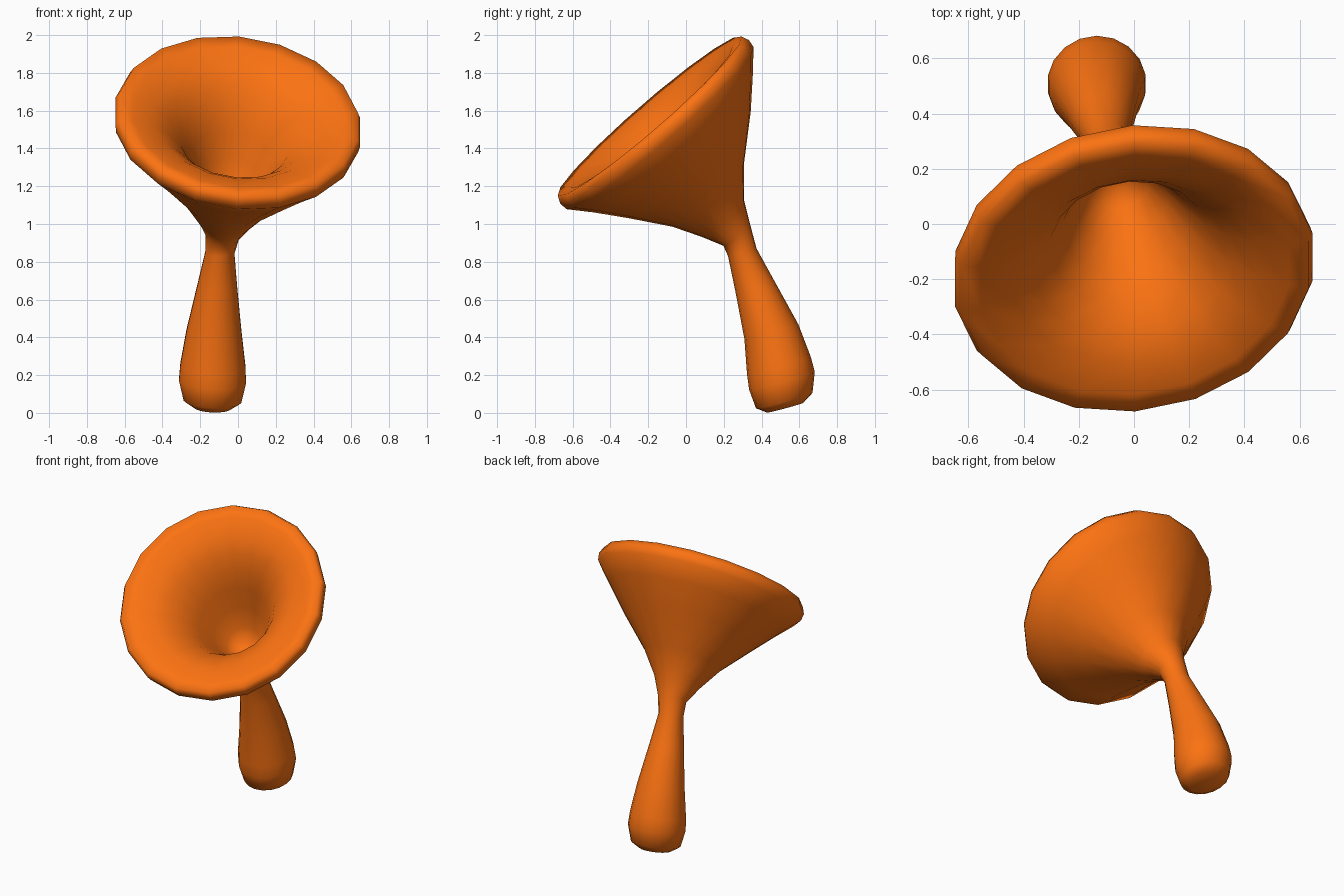
import bpy, bmesh, math
from mathutils import Vector

if "Cube" in bpy.data.objects:
    bpy.data.objects.remove(bpy.data.objects["Cube"])

SIDES = 18
AXIS = Vector((0.11, -0.65, 0.75)).normalized()      # direction the cup opens
SIDE = Vector((0, 0.756, 0.655))                     # across the cup, front to back
RIM = Vector((0, -0.17, 1.545))                      # centre of the rim
GRIP = Vector((0.04, -0.26, 0.96)).normalized()      # direction of the handle

# Handle: x, y, z, radius (bottom to neck)
handle = [(-0.135, 0.525, 0.028, 0.10), (-0.135, 0.52, 0.065, 0.155),
          (-0.135, 0.508, 0.17, 0.18), (-0.133, 0.492, 0.25, 0.175),
          (-0.127, 0.452, 0.43, 0.148), (-0.11, 0.365, 0.67, 0.107),
          (-0.096, 0.298, 0.85, 0.078)]
# Cup: radius, distance along the axis from the rim, sideways shift
outer = [(0.092, -0.745, -0.062), (0.147, -0.635, -0.062), (0.25, -0.49, -0.042),
         (0.43, -0.30, -0.01), (0.56, -0.155, 0), (0.655, -0.05, 0)]
lip = [(0.661, -0.005, 0), (0.643, 0.035, 0), (0.57, 0.025, 0), (0.45, -0.015, 0)]
inner = [(0.37, -0.075, 0), (0.29, -0.16, 0), (0.23, -0.27, -0.01),
         (0.17, -0.40, -0.02), (0.11, -0.52, -0.04), (0.05, -0.58, -0.05)]

rings = [(Vector(p[:3]), p[3], GRIP) for p in handle]
rings += [(RIM + AXIS * t + SIDE * s, r, AXIS) for r, t, s in outer + lip + inner]


def add_ring(bm, centre, radius, axis):
    u = (Vector((1, 0, 0)) - axis * axis.x).normalized()
    v = axis.cross(u)
    return [bm.verts.new(centre + radius * (u * math.cos(a) + v * math.sin(a)))
            for a in (2 * math.pi * (i + 0.5) / SIDES for i in range(SIDES))]


# One continuous skin: handle, neck, outside of cup, lip, inside of cup
bm = bmesh.new()
loops = [add_ring(bm, *r) for r in rings]
for a, b in zip(loops, loops[1:]):
    for i in range(SIDES):
        j = (i + 1) % SIDES
        bm.faces.new((a[i], a[j], b[j], b[i]))
bm.faces.new(loops[0][::-1])
bm.faces.new(loops[-1])
bmesh.ops.recalc_face_normals(bm, faces=bm.faces)
mesh = bpy.data.meshes.new("flared_cup_with_handle")
bm.to_mesh(mesh)
bm.free()
for p in mesh.polygons:
    p.use_smooth = True
obj = bpy.data.objects.new("flared_cup_with_handle", mesh)
bpy.context.collection.objects.link(obj)

# Orange finish
mat = bpy.data.materials.new("orange")
mat.diffuse_color = (0.97, 0.17, 0.006, 1)
mat.use_nodes = True
mat.node_tree.nodes["Principled BSDF"].inputs["Base Color"].default_value = mat.diffuse_color
mesh.materials.append(mat)
